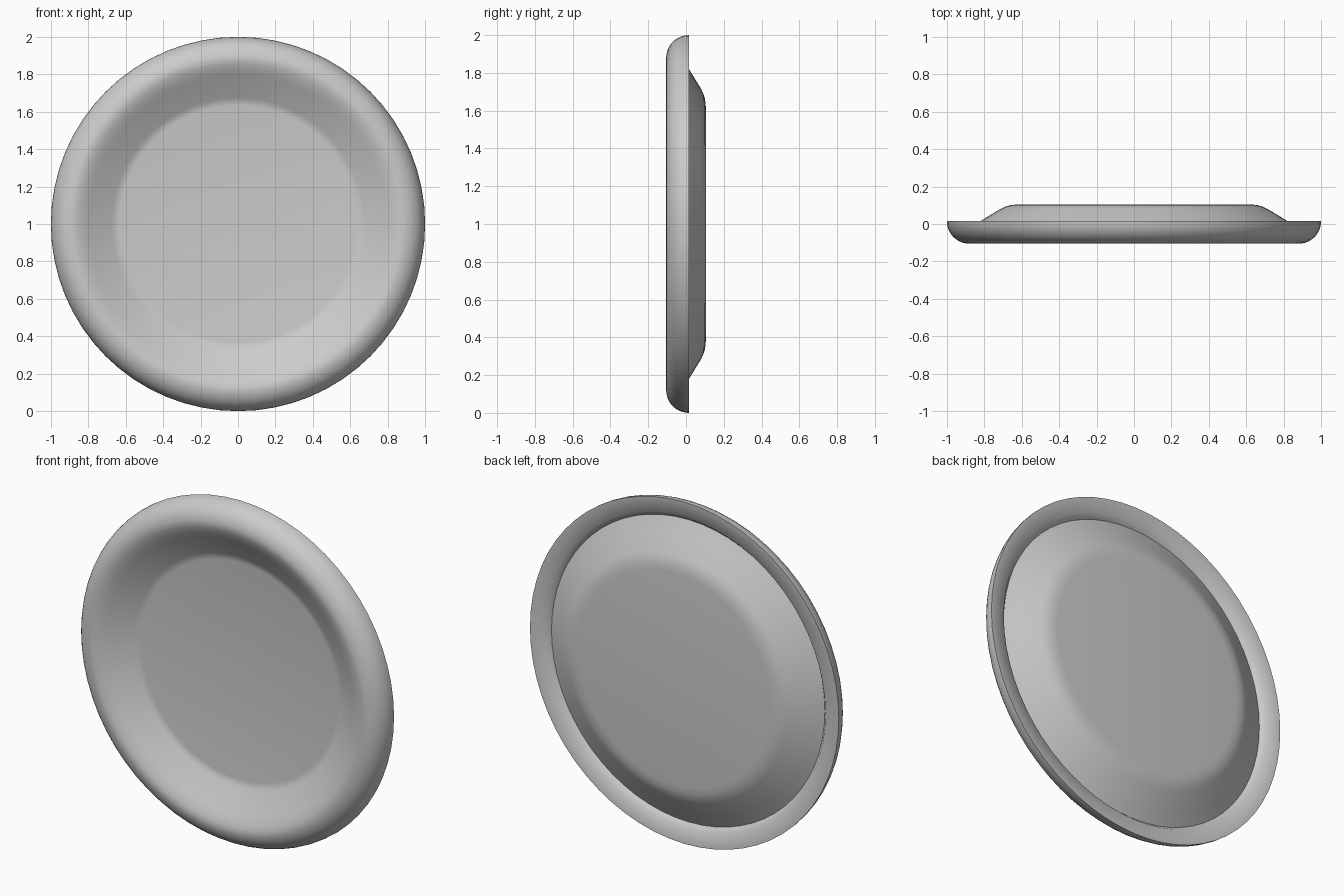
import bpy, bmesh, math
from mathutils import Vector

cube = bpy.data.objects.get("Cube")
if cube:
    bpy.data.objects.remove(cube, do_unlink=True)

SEGMENTS = 64


def rim_arc(centre, radius, steps):
    """Quarter circle of the rolled rim as (radius from axis, depth)."""
    pts = []
    for i in range(steps + 1):
        a = math.pi / 2 * (1 - i / steps)
        pts.append((centre[0] + radius * math.cos(a),
                    centre[1] - radius * math.sin(a)))
    return pts


# Cross-section: front floor, sloped wall, rolled rim, lip, groove, back floor
front = [(0, 0.015), (0.635, 0.015), (0.655, 0.012), (0.675, 0.003),
         (0.79, -0.067), (0.815, -0.081), (0.835, -0.091), (0.858, -0.1)]
rim = rim_arc((0.88, 0.015), 0.12, 10)
lip_and_groove = [(0.91, 0.01), (0.885, -0.02)]
back = [(0.82, 0.016), (0.715, 0.08), (0.69, 0.092), (0.66, 0.101),
        (0.62, 0.105), (0, 0.105)]
profile = front + rim + lip_and_groove + back

# Revolve the section around the plate's axis
bm = bmesh.new()
verts = [bm.verts.new((r, y, 0)) for r, y in profile]
edges = [bm.edges.new(pair) for pair in zip(verts, verts[1:])]
bmesh.ops.spin(bm, geom=verts + edges, cent=(0, 0, 0), axis=(0, 1, 0),
               angle=math.tau, steps=SEGMENTS, use_merge=False)
bmesh.ops.remove_doubles(bm, verts=bm.verts, dist=0.0005)
bmesh.ops.recalc_face_normals(bm, faces=bm.faces)
bmesh.ops.translate(bm, verts=bm.verts, vec=Vector((0, 0, 1)))

mesh = bpy.data.meshes.new("plate")
bm.to_mesh(mesh)
bm.free()
plate = bpy.data.objects.new("plate", mesh)
bpy.context.collection.objects.link(plate)

# Plain grey finish
grey = bpy.data.materials.new("light_grey")
grey.use_nodes = True
colour = (0.6, 0.6, 0.6, 1)
grey.diffuse_color = colour
grey.node_tree.nodes["Principled BSDF"].inputs["Base Color"].default_value = colour
mesh.materials.append(grey)

# Smooth surface with a crisp outer edge and groove
bpy.ops.object.select_all(action="DESELECT")
plate.select_set(True)
bpy.context.view_layer.objects.active = plate
bpy.ops.object.shade_smooth_by_angle(angle=math.radians(70))
